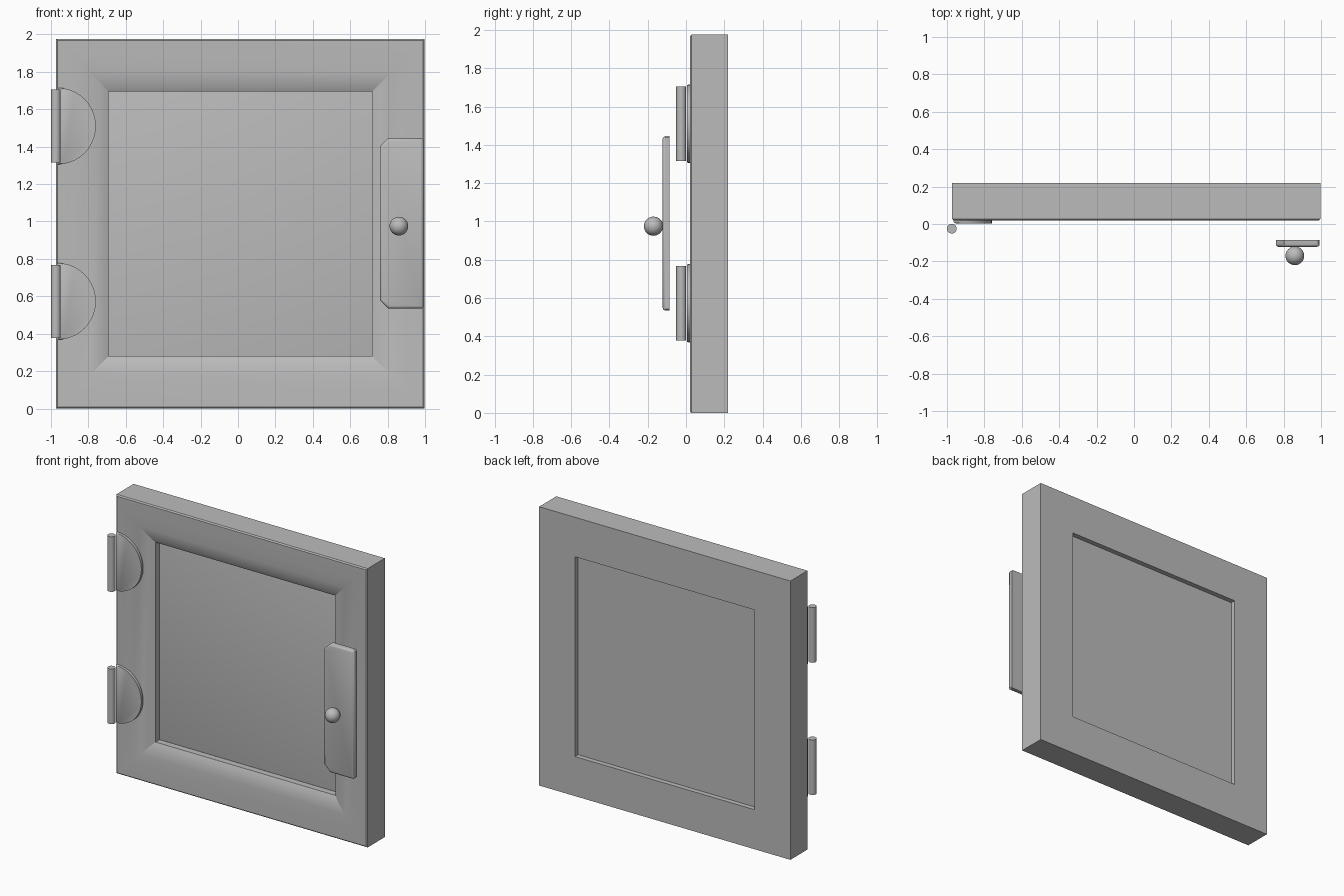
import bpy, bmesh, math
from mathutils import Matrix

cube = bpy.data.objects.get("Cube")
if cube:
    bpy.data.objects.remove(cube, do_unlink=True)

# Single plain grey
grey = bpy.data.materials.new("plain_grey")
grey.use_nodes = True
colour = (0.5, 0.5, 0.5, 1)
grey.diffuse_color = colour
grey.node_tree.nodes["Principled BSDF"].inputs["Base Color"].default_value = colour


def finish(name, bm, angle=40):
    """Turn a bmesh into a smooth-shaded object with sharp edges kept."""
    bmesh.ops.recalc_face_normals(bm, faces=bm.faces)
    mesh = bpy.data.meshes.new(name)
    bm.to_mesh(mesh)
    bm.free()
    mesh.materials.append(grey)
    obj = bpy.data.objects.new(name, mesh)
    bpy.context.collection.objects.link(obj)
    bpy.ops.object.select_all(action='DESELECT')
    obj.select_set(True)
    bpy.context.view_layer.objects.active = obj
    bpy.ops.object.shade_smooth_by_angle(angle=math.radians(angle))
    return obj


def plate(name, outline, front, back, bevel):
    """Extrude an (x, z) outline along y and round its front rim."""
    bm = bmesh.new()
    near = [bm.verts.new((x, front, z)) for x, z in outline]
    far = [bm.verts.new((x, back, z)) for x, z in outline]
    face = bm.faces.new(near)
    bm.faces.new(far[::-1])
    n = len(outline)
    for i in range(n):
        j = (i + 1) % n
        bm.faces.new((near[i], far[i], far[j], near[j]))
    bmesh.ops.bevel(bm, geom=list(face.edges), offset=bevel, segments=3,
                    profile=0.5, affect='EDGES')
    return finish(name, bm)


# Frame: a moulded section swept round a square with mitred corners
LEFT, RIGHT, BOTTOM, TOP = -0.972, 0.997, 0.0, 1.975
WIDTH = 0.28
section = [(WIDTH, 0.2), (WIDTH, 0.065), (0.24, 0.046), (0.18, 0.032), (0.1, 0.023),
           (0.008, 0.02), (0, 0.028), (0, 0.22), (WIDTH, 0.22)]
bm = bmesh.new()
rings = []
for inset, y in section:
    x0, x1, z0, z1 = LEFT + inset, RIGHT - inset, BOTTOM + inset, TOP - inset
    rings.append([bm.verts.new((x, y, z)) for x, z in
                  ((x0, z0), (x1, z0), (x1, z1), (x0, z1))])
for k, ring in enumerate(rings):
    after = rings[(k + 1) % len(rings)]
    for i in range(4):
        j = (i + 1) % 4
        bm.faces.new((ring[i], ring[j], after[j], after[i]))
finish("door_frame", bm, 15)

# Recessed centre panel
x0, x1, z0, z1 = LEFT + WIDTH, RIGHT - WIDTH, BOTTOM + WIDTH, TOP - WIDTH
plate("centre_panel", [(x0, z0), (x1, z0), (x1, z1), (x0, z1)], 0.11, 0.185, 0.001)

# Hinges: half-round leaf and upright pin
for label, z in (("lower", 0.573), ("upper", 1.51)):
    arc = [math.radians(-90 + 180 * i / 20) for i in range(21)]
    plate(label + "_hinge_leaf",
          [(-0.965 + 0.205 * math.cos(a), z + 0.205 * math.sin(a)) for a in arc],
          0.004, 0.024, 0.012)
    bm = bmesh.new()
    bmesh.ops.create_cone(bm, cap_ends=True, segments=24, radius1=0.026, radius2=0.026,
                          depth=0.39, matrix=Matrix.Translation((-0.974, -0.025, z)))
    finish(label + "_hinge_pin", bm)

# Handle plate, with the corners clipped on the panel side
left, right, low, high, clip, small = 0.758, 0.992, 0.535, 1.445, 0.045, 0.008
plate("handle_plate",
      [(left + clip, low), (right - small, low), (right, low + small),
       (right, high - small), (right - small, high), (left + clip, high),
       (left, high - clip), (left, low + clip)], -0.122, -0.085, 0.014)

# Round knob
bm = bmesh.new()
bmesh.ops.create_uvsphere(bm, u_segments=32, v_segments=16, radius=0.05,
                          matrix=Matrix.Translation((0.86, -0.17, 0.975)))
finish("knob", bm)
